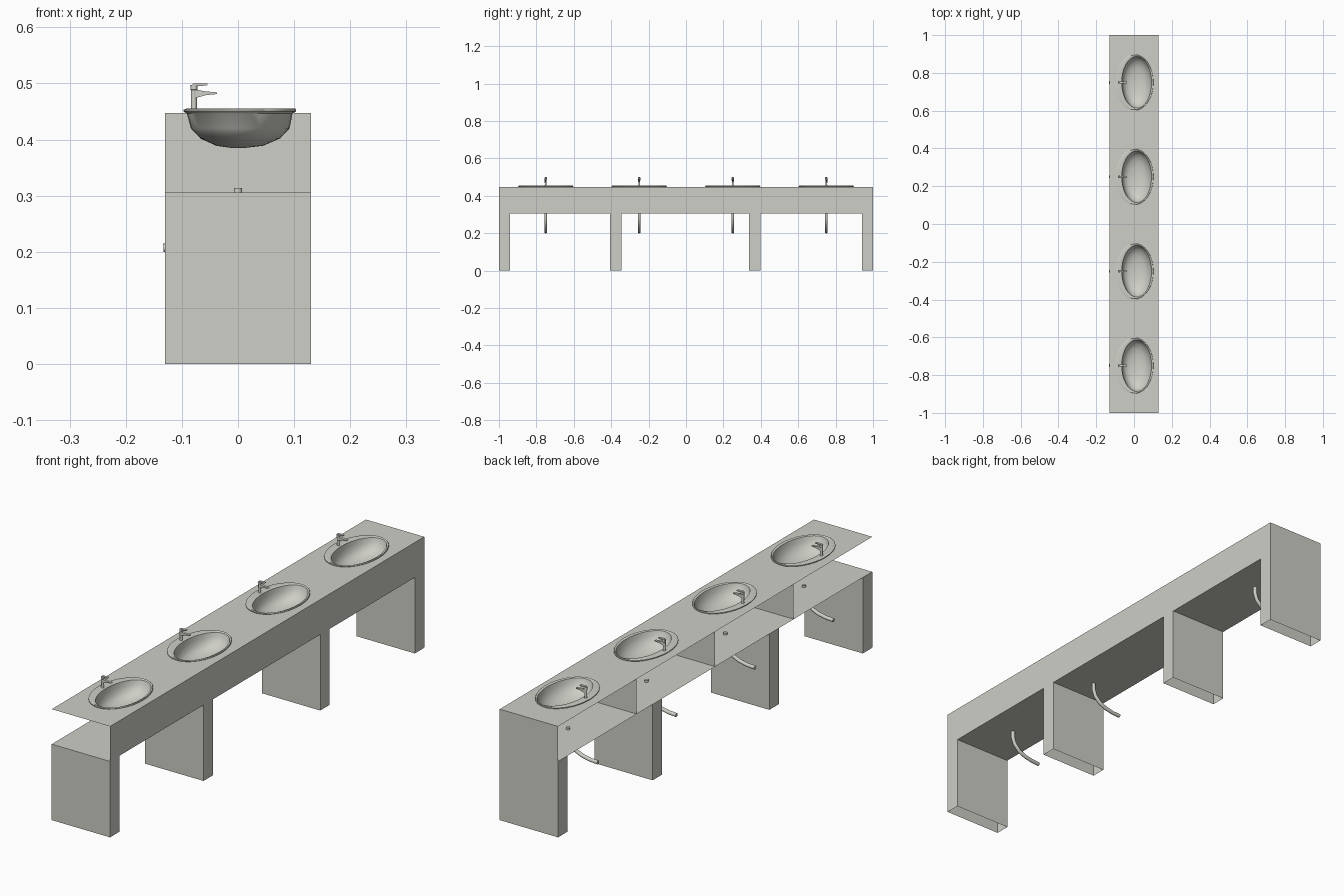
import bpy, bmesh
from math import cos, sin, tau, radians
from mathutils import Vector

if "Cube" in bpy.data.objects:
    bpy.data.objects.remove(bpy.data.objects["Cube"])

GREY = bpy.data.materials.new("warm_grey")
GREY.use_nodes = True
TONE = (0.62, 0.62, 0.57, 1)
GREY.diffuse_color = TONE
GREY.node_tree.nodes["Principled BSDF"].inputs["Base Color"].default_value = TONE

W, L = 0.13, 1.0            # half width, half length
SHELF, TOP = 0.306, 0.447   # shelf and counter heights
SINKS = (-0.75, -0.25, 0.25, 0.75)


def finish(bm, name, smooth=False, normals=False):
    if normals:
        bmesh.ops.recalc_face_normals(bm, faces=bm.faces)
    mesh = bpy.data.meshes.new(name)
    bm.to_mesh(mesh)
    bm.free()
    mesh.materials.append(GREY)
    ob = bpy.data.objects.new(name, mesh)
    bpy.context.collection.objects.link(ob)
    if smooth:
        bpy.ops.object.select_all(action='DESELECT')
        ob.select_set(True)
        bpy.context.view_layer.objects.active = ob
        bpy.ops.object.shade_smooth_by_angle(angle=radians(40))
    return ob


def panel(name, *corners):
    bm = bmesh.new()
    bm.faces.new([bm.verts.new(c) for c in corners])
    return finish(bm, name)


def ellipse(bm, cx, cy, z, rx, ry, n=32):
    return [bm.verts.new((cx + rx * cos(tau * i / n), cy + ry * sin(tau * i / n), z))
            for i in range(n)]


def loft(bm, rings, caps=True):
    for a, b in zip(rings, rings[1:]):
        for i in range(len(a)):
            j = (i + 1) % len(a)
            bm.faces.new((a[i], a[j], b[j], b[i]))
    if caps:
        bm.faces.new(rings[0][::-1])
        bm.faces.new(rings[-1])


def slab(bm, profile, cy, half):
    """Extrude an xz profile across y."""
    loft(bm, [[bm.verts.new((x, cy + s * half, z)) for x, z in profile] for s in (-1, 1)])


# Countertop sheet with an oval opening for each sink
bm = bmesh.new()
loops = [[bm.verts.new((x, y, TOP)) for x, y in ((-W, -L), (W, -L), (W, L), (-W, L))]]
loops += [ellipse(bm, 0.003, y, TOP, 0.094, 0.142) for y in SINKS]
edges = [bm.edges.new((lp[i - 1], lp[i])) for lp in loops for i in range(len(lp))]
bmesh.ops.triangle_fill(bm, use_beauty=True, edges=edges, normal=(0, 0, 1))
finish(bm, "countertop")

# Apron, shelf, closed end and compartment dividers
panel("apron", (W, -L, SHELF), (W, L, SHELF), (W, L, TOP), (W, -L, TOP))
panel("shelf", (-W, -L, SHELF), (W, -L, SHELF), (W, L, SHELF), (-W, L, SHELF))
panel("closed_end", (W, L, SHELF), (-W, L, SHELF), (-W, L, TOP), (W, L, TOP))
for y in (-0.5, 0, 0.5):
    panel("divider", (-W, y, SHELF), (W, y, SHELF), (W, y, TOP), (-W, y, TOP))

# Hollow legs, open underneath
for y in (-0.97, -0.375, 0.368, 0.97):
    bm = bmesh.new()
    outline = ((-W, -0.03), (W, -0.03), (W, 0.03), (-W, 0.03))
    loft(bm, [[bm.verts.new((x, y + dy, z)) for x, dy in outline]
              for z in (0, SHELF)], caps=False)
    finish(bm, "leg")

# Basin rings: centre x, radius x, radius y, height (inside, rim, outside)
BASIN = ((0, 0.004, 0.004, 0.389), (0.002, 0.03, 0.05, 0.391), (0.006, 0.053, 0.088, 0.399),
         (0.01, 0.068, 0.116, 0.413), (0.013, 0.076, 0.132, 0.434), (0.014, 0.079, 0.137, 0.452),
         (0.005, 0.097, 0.145, 0.455), (0.003, 0.1, 0.148, 0.453), (0.003, 0.1, 0.148, 0.45),
         (0.003, 0.094, 0.142, 0.446), (0.004, 0.088, 0.134, 0.42), (0.004, 0.071, 0.112, 0.402),
         (0.003, 0.042, 0.066, 0.389), (0, 0.012, 0.016, 0.385))
PIPE = ((0, 0.314), (0, 0.28), (-0.009, 0.254), (-0.032, 0.23), (-0.064, 0.216),
        (-0.098, 0.209), (-0.133, 0.207))

for y in SINKS:
    bm = bmesh.new()
    loft(bm, [ellipse(bm, cx, y, z, rx, ry) for cx, rx, ry, z in BASIN])
    finish(bm, "basin", True, True)

    bm = bmesh.new()
    loft(bm, [ellipse(bm, 0, y, z, 0.005, 0.005, 12) for z in (0.388, 0.391)])
    finish(bm, "drain", True, True)

    # Mixer tap: round body, spout and lever
    bm = bmesh.new()
    loft(bm, [ellipse(bm, -0.0785, y, z, r, r, 16)
              for z, r in ((0.452, 0.006), (0.458, 0.005), (0.488, 0.0055), (0.489, 0.0065),
                           (0.497, 0.006))])
    finish(bm, "tap_body", True, True)
    bm = bmesh.new()
    slab(bm, ((-0.076, 0.474), (-0.058, 0.479), (-0.038, 0.481), (-0.037, 0.484),
              (-0.058, 0.486), (-0.076, 0.489)), y, 0.005)
    finish(bm, "tap_spout", False, True)
    bm = bmesh.new()
    slab(bm, ((-0.084, 0.495), (-0.068, 0.495), (-0.054, 0.497), (-0.054, 0.5),
              (-0.08, 0.5)), y, 0.005)
    finish(bm, "tap_lever", False, True)

    # Waste pipe bending towards the open side
    bm = bmesh.new()
    path = [Vector((x, y, z)) for x, z in PIPE]
    rings = []
    for i, p in enumerate(path):
        along = (path[min(i + 1, len(path) - 1)] - path[max(i - 1, 0)]).normalized()
        across = Vector((0, 1, 0))
        out = along.cross(across)
        rings.append([bm.verts.new(p + 0.0075 * (across * cos(tau * k / 16) + out * sin(tau * k / 16)))
                      for k in range(16)])
    loft(bm, rings)
    finish(bm, "waste_pipe", True, True)
